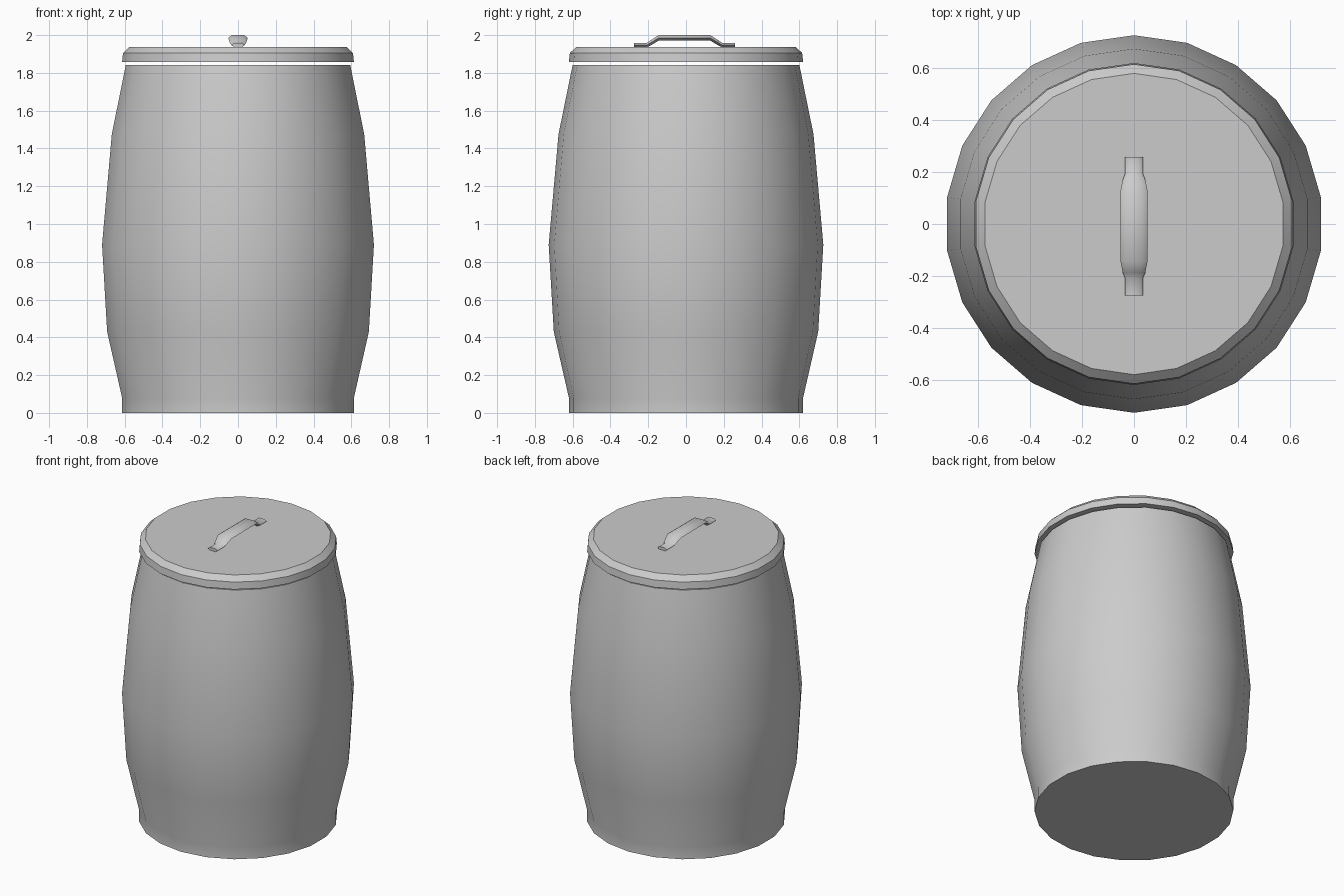
import bpy
import bmesh
import math

default = bpy.data.objects.get("Cube")
if default:
    bpy.data.objects.remove(default, do_unlink=True)

SIDES = 22

grey = bpy.data.materials.new("light_grey")
colour = (0.6, 0.6, 0.6, 1)
grey.diffuse_color = colour
grey.use_nodes = True
grey.node_tree.nodes["Principled BSDF"].inputs["Base Color"].default_value = colour


def loft(name, rings, smooth_angle):
    """Skin a list of equal-length point rings and cap both ends."""
    bm = bmesh.new()
    loops = [[bm.verts.new(p) for p in ring] for ring in rings]
    count = len(loops[0])
    for a, b in zip(loops, loops[1:]):
        for i in range(count):
            j = (i + 1) % count
            bm.faces.new((a[i], a[j], b[j], b[i]))
    bm.faces.new(loops[0])
    bm.faces.new(loops[-1])
    bmesh.ops.recalc_face_normals(bm, faces=bm.faces)
    mesh = bpy.data.meshes.new(name)
    bm.to_mesh(mesh)
    bm.free()
    mesh.materials.append(grey)
    obj = bpy.data.objects.new(name, mesh)
    bpy.context.collection.objects.link(obj)
    bpy.ops.object.select_all(action="DESELECT")
    obj.select_set(True)
    bpy.context.view_layer.objects.active = obj
    bpy.ops.object.shade_smooth_by_angle(angle=math.radians(smooth_angle))
    return obj


def circle(radius, z):
    """Ring with corners on the front and back and flats on the sides."""
    step = math.tau / SIDES
    return [(radius * math.sin(i * step), radius * math.cos(i * step), z)
            for i in range(SIDES)]


def bar_section(y, half_width, bottom, top):
    """Flat-topped hexagon across the handle."""
    mid = (bottom + top) / 2
    flat = half_width * 0.62
    return [(-half_width, y, mid), (-flat, y, top), (flat, y, top),
            (half_width, y, mid), (flat, y, bottom), (-flat, y, bottom)]


# Bulging barrel with a short straight foot
barrel_profile = [(0.62, 0), (0.62, 0.08), (0.70, 0.43),
                  (0.727, 0.89), (0.675, 1.475), (0.60, 1.843)]
loft("barrel", [circle(r, z) for r, z in barrel_profile], 40)

# Overhanging lid with a rounded rim
lid_profile = [(0.62, 1.857), (0.615, 1.905), (0.58, 1.938)]
loft("lid", [circle(r, z) for r, z in lid_profile], 40)

# Raised handle, flat feet at each end
half_path = [(0.267, 0.035, 1.936, 1.958), (0.20, 0.035, 1.936, 1.958),
             (0.18, 0.043, 1.945, 1.972), (0.136, 0.052, 1.971, 2.0)]
centre = -0.008
sections = [bar_section(centre - y, w, b, t) for y, w, b, t in half_path]
sections += [bar_section(centre + y, w, b, t) for y, w, b, t in reversed(half_path)]
loft("lid_handle", sections, 50)
